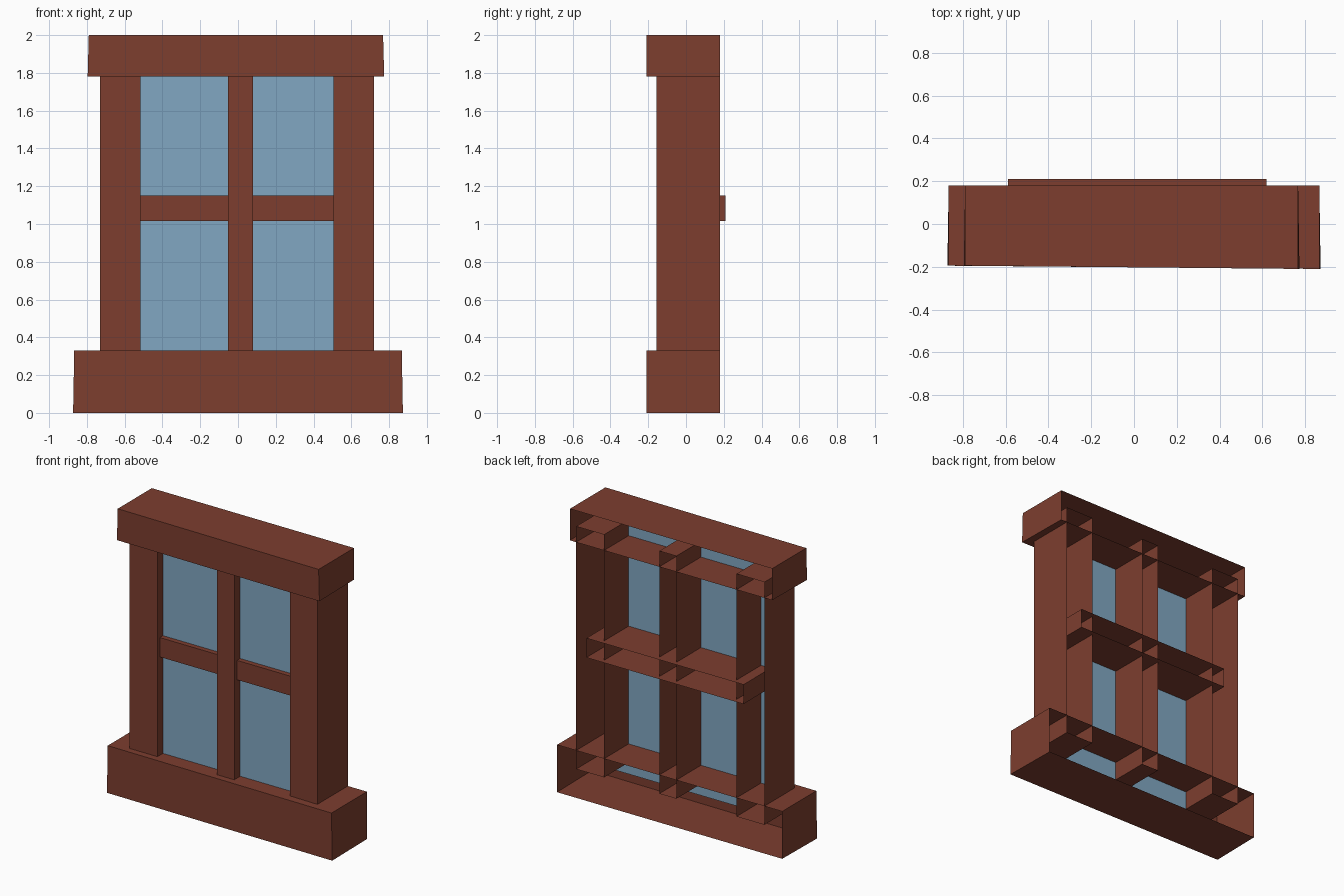
import bpy, bmesh

if "Cube" in bpy.data.objects:
    bpy.data.objects.remove(bpy.data.objects["Cube"])


def material(name, rgb):
    m = bpy.data.materials.new(name)
    m.diffuse_color = (*rgb, 1.0)
    m.use_nodes = True
    m.node_tree.nodes["Principled BSDF"].inputs["Base Color"].default_value = m.diffuse_color
    return m


WOOD = material("red_brown_wood", (0.205, 0.048, 0.028))
GLASS = material("blue_glass", (0.22, 0.39, 0.54))


def make_object(name, verts, faces, mat):
    bm = bmesh.new()
    vs = [bm.verts.new(v) for v in verts]
    for f in faces:
        bm.faces.new([vs[i] for i in f])
    me = bpy.data.meshes.new(name)
    bm.to_mesh(me)
    bm.free()
    me.materials.append(mat)
    ob = bpy.data.objects.new(name, me)
    bpy.context.collection.objects.link(ob)
    return ob


def beam(name, x, z, front, back, flare=0.0):
    """Box with an open back; front = y at left and right, flare widens the lower front edge."""
    (x0, x1), (z0, z1), (yl, yr) = x, z, front
    verts = [(x0 - flare, yl, z0), (x1 + flare, yr, z0), (x1, yr, z1), (x0, yl, z1),
             (x0, back, z0), (x1, back, z0), (x1, back, z1), (x0, back, z1)]
    faces = [(0, 1, 2, 3), (0, 4, 5, 1), (1, 5, 6, 2), (2, 6, 7, 3), (3, 7, 4, 0)]
    return make_object(name, verts, faces, WOOD)


# Lintel and sill, slightly uneven hewn blocks
beam("lintel", (-0.79, 0.768), (1.78, 2.0), (-0.195, -0.21), 0.18, 0.006)
beam("sill", (-0.867, 0.867), (0.0, 0.33), (-0.195, -0.21), 0.18, 0.006)

# Uprights reaching into the lintel and sill
for name, x, front in (("left_jamb", (-0.73, -0.515), (-0.15, -0.15)),
                       ("centre_bar", (-0.052, 0.08), (-0.155, -0.155)),
                       ("right_jamb", (0.505, 0.72), (-0.15, -0.155))):
    beam(name, x, (0.20, 1.89), front, 0.18)

# Cross rail
beam("cross_rail", (-0.59, 0.62), (1.015, 1.15), (-0.125, -0.125), 0.21)

# Window pane
gy = -0.09
make_object("glass_pane",
            [(-0.60, gy, 0.12), (0.60, gy, 0.12), (0.60, gy, 1.92), (-0.60, gy, 1.92)],
            [(0, 1, 2, 3)], GLASS)
